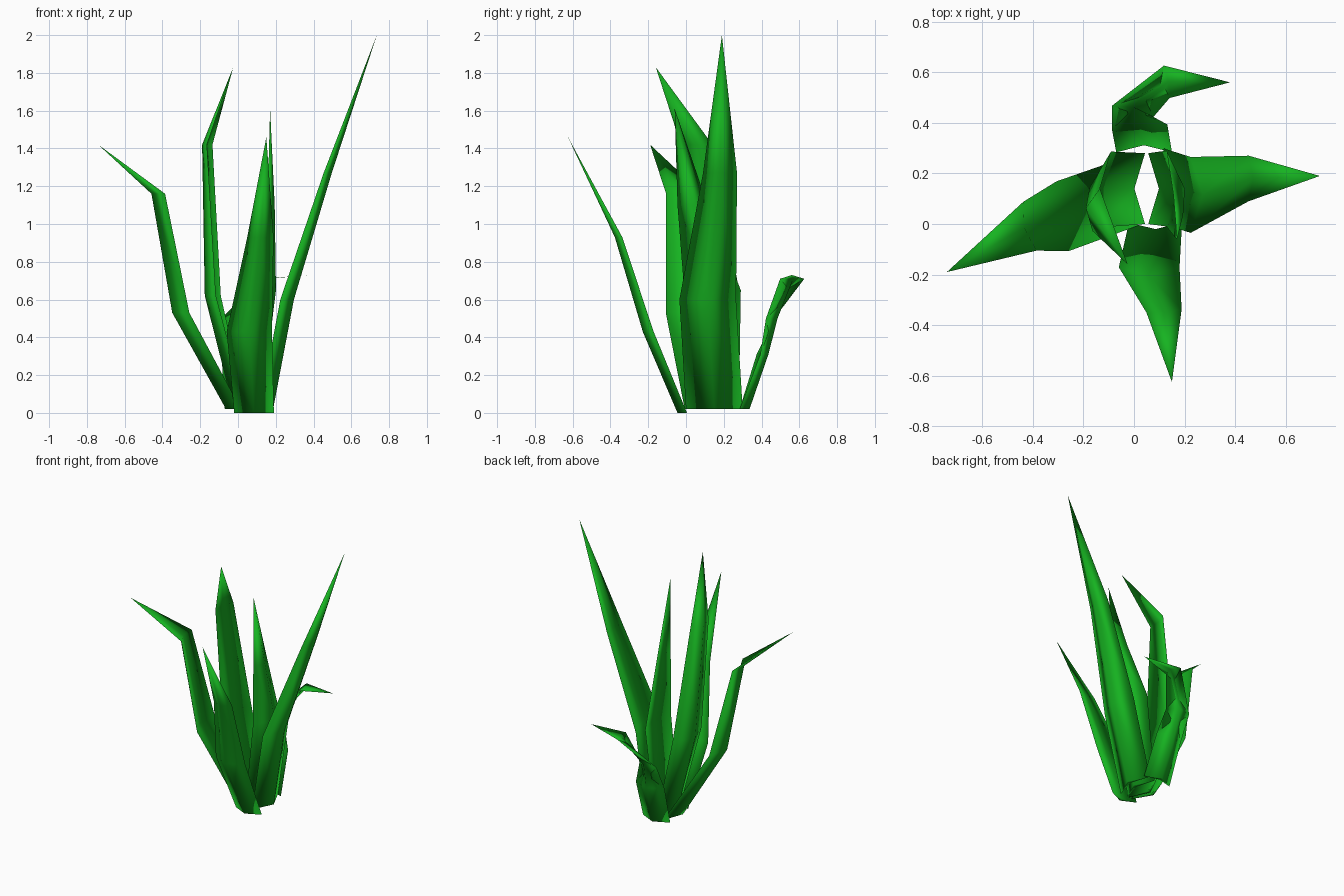
import bpy, bmesh
from math import radians, sin, cos
from mathutils import Vector

if "Cube" in bpy.data.objects:
    bpy.data.objects.remove(bpy.data.objects["Cube"])

green = bpy.data.materials.new("leaf_green")
green.diffuse_color = (0.008, 0.45, 0.015, 1)
green.use_nodes = True
green.node_tree.nodes["Principled BSDF"].inputs["Base Color"].default_value = green.diffuse_color


def leaf(name, rings, tip, fold=0.48, thick=0.025):
    """Folded blade; each ring is x, y, z, half width, outward heading in degrees."""
    bm = bmesh.new()
    loops = []
    for x, y, z, half, yaw in rings:
        a = radians(yaw)
        out = Vector((cos(a), sin(a), 0))
        side = Vector((-sin(a), cos(a), 0))
        c = Vector((x, y, z))
        f = out * half * fold / 2
        pts = (c + side * half - f, c + f, c - side * half - f,
               c + f - out * thick)
        loops.append([bm.verts.new(p) for p in pts])
    for lo, hi in zip(loops, loops[1:]):
        for i in range(4):
            j = (i + 1) % 4
            bm.faces.new((lo[i], lo[j], hi[j], hi[i]))
    end = bm.verts.new(tip)
    for i in range(4):
        bm.faces.new((loops[-1][i], loops[-1][(i + 1) % 4], end))
    bm.faces.new(loops[0][::-1])
    bmesh.ops.recalc_face_normals(bm, faces=bm.faces)
    for face in bm.faces:
        face.smooth = True
    me = bpy.data.meshes.new(name)
    bm.to_mesh(me)
    bm.free()
    me.materials.append(green)
    ob = bpy.data.objects.new(name, me)
    bpy.context.collection.objects.link(ob)


# outer leaves
leaf("right_leaf", [(0.15, 0.15, 0.02, 0.15, 0), (0.26, 0.115, 0.6, 0.15, 0),
                    (0.475, 0.18, 1.27, 0.09, 0)], (0.735, 0.19, 2.0))
leaf("left_leaf", [(-0.03, 0.13, 0.02, 0.14, 185), (-0.315, 0.025, 0.53, 0.14, 190),
                   (-0.435, -0.015, 1.16, 0.1, 195)], (-0.74, -0.19, 1.42))
leaf("front_leaf", [(0.085, -0.02, 0.0, 0.105, 270), (0.06, -0.20, 0.43, 0.12, 270),
                    (0.12, -0.36, 0.93, 0.07, 275)], (0.15, -0.625, 1.46))
leaf("back_leaf", [(0.04, 0.31, 0.02, 0.11, 90), (0.02, 0.41, 0.31, 0.11, 95),
                   (0.0, 0.465, 0.5, 0.085, 75), (0.145, 0.565, 0.71, 0.065, 10)],
     (0.38, 0.56, 0.73))
# inner leaves
leaf("inner_left_leaf", [(0.01, 0.14, 0.02, 0.14, 180), (-0.14, 0.14, 0.62, 0.15, 175),
                         (-0.17, 0.06, 1.42, 0.085, 170)], (-0.025, -0.16, 1.83))
leaf("inner_right_leaf", [(0.09, 0.14, 0.02, 0.14, 0), (0.165, 0.14, 0.65, 0.15, 0),
                          (0.175, 0.035, 1.1, 0.08, 0)], (0.17, -0.06, 1.61))
